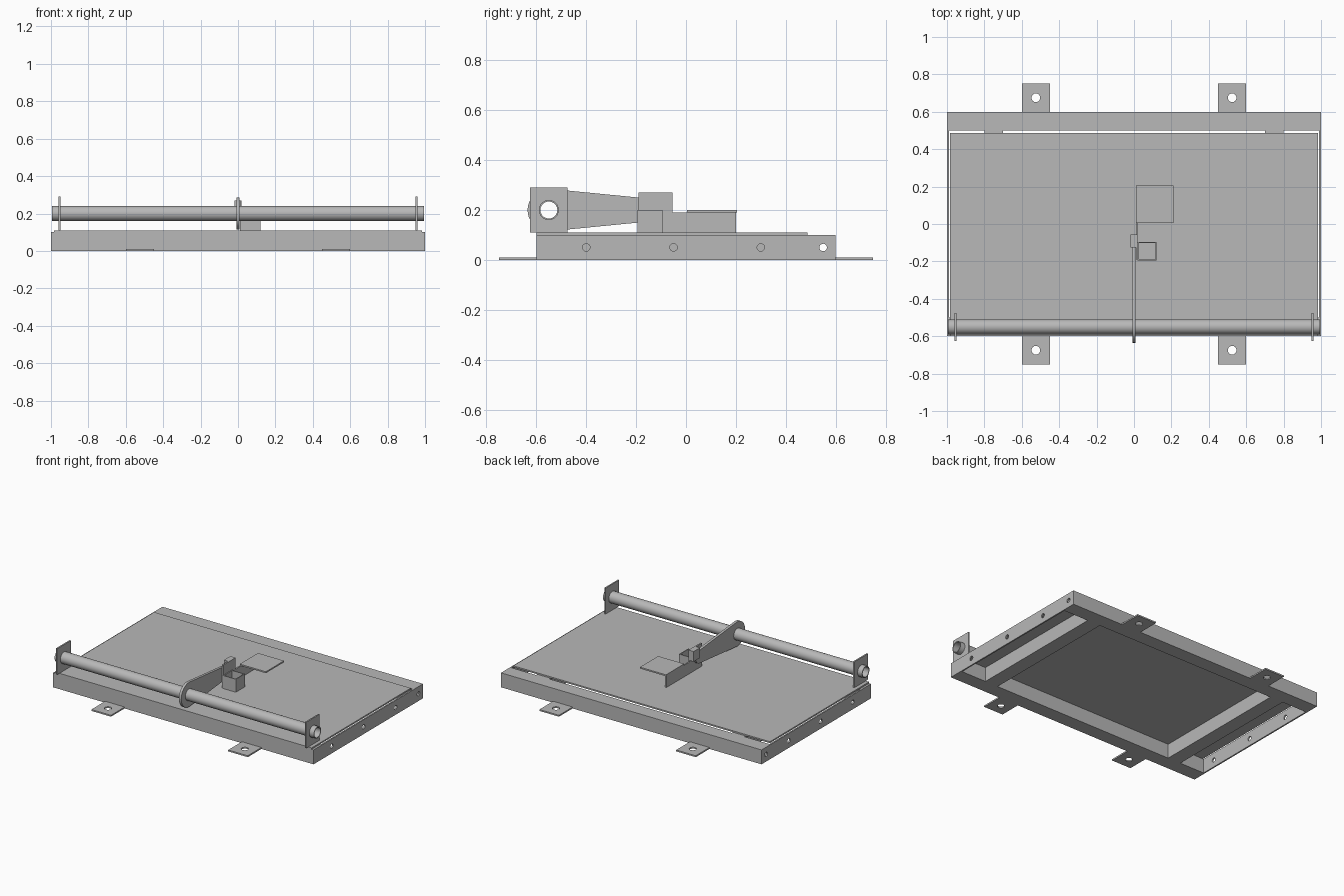
import bpy, bmesh, math
from mathutils import Matrix

cube = bpy.data.objects.get("Cube")
if cube:
    bpy.data.objects.remove(cube, do_unlink=True)

steel = bpy.data.materials.new("grey_steel")
steel.use_nodes = True
GREY = (0.48, 0.48, 0.48, 1)
steel.diffuse_color = GREY
steel.node_tree.nodes["Principled BSDF"].inputs["Base Color"].default_value = GREY

# Profile axes (u, v) and extrusion direction w for each orientation
AXES = {"X": (1, 2, 0), "Y": (2, 0, 1), "Z": (0, 1, 2)}


def rect(u0, u1, v0, v1):
    return [(u0, v0), (u1, v0), (u1, v1), (u0, v1)]


def arc(u, v, r, start=0, end=360, n=32):
    full = end - start == 360
    steps = n if full else n + 1
    angles = [math.radians(start + (end - start) * i / n) for i in range(steps)]
    return [(u + r * math.cos(a), v + r * math.sin(a)) for a in angles]


def extrude(name, axis, w0, w1, outline, holes=()):
    """Extrude a flat outline with holes along an axis from w0 to w1."""
    curve = bpy.data.curves.new(name + "_profile", "CURVE")
    curve.dimensions = "2D"
    curve.fill_mode = "BOTH"
    curve.extrude = (w1 - w0) / 2
    for loop in [outline, *holes]:
        spline = curve.splines.new("POLY")
        spline.points.add(len(loop) - 1)
        for point, (u, v) in zip(spline.points, loop):
            point.co = (u, v, 0, 1)
        spline.use_cyclic_u = True
    temp = bpy.data.objects.new(name + "_temp", curve)
    bpy.context.collection.objects.link(temp)
    graph = bpy.context.evaluated_depsgraph_get()
    mesh = bpy.data.meshes.new_from_object(temp.evaluated_get(graph))
    bpy.data.objects.remove(temp, do_unlink=True)

    turn = Matrix.Identity(4)
    for col, row in enumerate(AXES[axis]):
        for r in range(3):
            turn[r][col] = 1 if r == row else 0
    mesh.transform(turn @ Matrix.Translation((0, 0, (w0 + w1) / 2)))
    bm = bmesh.new()
    bm.from_mesh(mesh)
    bmesh.ops.remove_doubles(bm, verts=bm.verts, dist=0.0001)
    bmesh.ops.recalc_face_normals(bm, faces=bm.faces)
    bm.to_mesh(mesh)
    bm.free()

    mesh.name = name
    mesh.materials.clear()
    mesh.materials.append(steel)
    obj = bpy.data.objects.new(name, mesh)
    bpy.context.collection.objects.link(obj)
    bpy.ops.object.select_all(action="DESELECT")
    obj.select_set(True)
    bpy.context.view_layer.objects.active = obj
    bpy.ops.object.shade_smooth_by_angle(angle=math.radians(30))
    return obj


def box(name, x0, x1, y0, y1, z0, z1):
    return extrude(name, "Z", z0, z1, rect(x0, x1, y0, y1))


def tube(name, axis, w0, w1, u0, u1, v0, v1, wall=0.01):
    inner = rect(u0 + wall, u1 - wall, v0 + wall, v1 - wall)
    return extrude(name, axis, w0, w1, rect(u0, u1, v0, v1), [inner])


# Base frame of hollow square tubes
tube("front_frame_tube", "X", -0.99, 0.99, -0.6, -0.5, 0, 0.1)
tube("back_frame_tube", "X", -0.99, 0.99, 0.5, 0.6, 0, 0.1)
for side, s in (("left", 1), ("right", -1)):
    lo, hi = sorted((0.7 * s, 0.8 * s))
    tube(side + "_cross_tube", "Y", -0.5, 0.5, 0, 0.1, lo, hi)

    # Drilled side plates
    lo, hi = sorted((0.99 * s, s))
    holes = [arc(y, 0.05, 0.015, n=20) for y in (-0.4, -0.05, 0.3, 0.55)]
    extrude(side + "_side_plate", "X", lo, hi, rect(-0.6, 0.6, 0, 0.1), holes)

    # Mounting tabs
    lo, hi = sorted((0.45 * s, 0.6 * s))
    for end, e in (("front", -1), ("back", 1)):
        y0, y1 = sorted((0.6 * e, 0.75 * e))
        extrude(f"{end}_{side}_tab", "Z", 0, 0.01, rect(lo, hi, y0, y1),
                [arc(0.525 * s, 0.675 * e, 0.023)])

    # Upright brackets carrying the pipe
    extrude(side + "_pipe_bracket", "X", 0.955 * s - 0.005, 0.955 * s + 0.005,
            rect(-0.625, -0.475, 0.11, 0.29), [arc(-0.55, 0.2, 0.04)])

# Deck plate
box("deck_plate", -0.985, 0.985, -0.6, 0.487, 0.1, 0.11)

# Pivot pipe
extrude("pivot_pipe", "X", -0.995, 0.995, arc(-0.55, 0.2, 0.04),
        [arc(-0.55, 0.2, 0.034)])

# Tapered lever arm with rounded ends
lever = arc(-0.55, 0.2, 0.085, 84, 276) + arc(-0.14, 0.2, 0.045, -84, 84, 16)
extrude("lever_arm", "X", -0.009, 0.009, lever, [arc(-0.55, 0.2, 0.04)])

# Stepped upright plate, latch block and square socket
extrude("upright_plate", "X", 0.01, 0.02,
        [(-0.19, 0.11), (0.2, 0.11), (0.2, 0.19), (-0.055, 0.19),
         (-0.055, 0.27), (-0.19, 0.27)])
box("latch_block", -0.02, 0.02, -0.125, -0.055, 0.2, 0.27)
tube("square_socket", "Z", 0.11, 0.2, 0.02, 0.12, -0.195, -0.095, 0.006)

# Raised pedal plate
box("pedal_plate", 0.01, 0.21, 0.005, 0.205, 0.19, 0.2)
